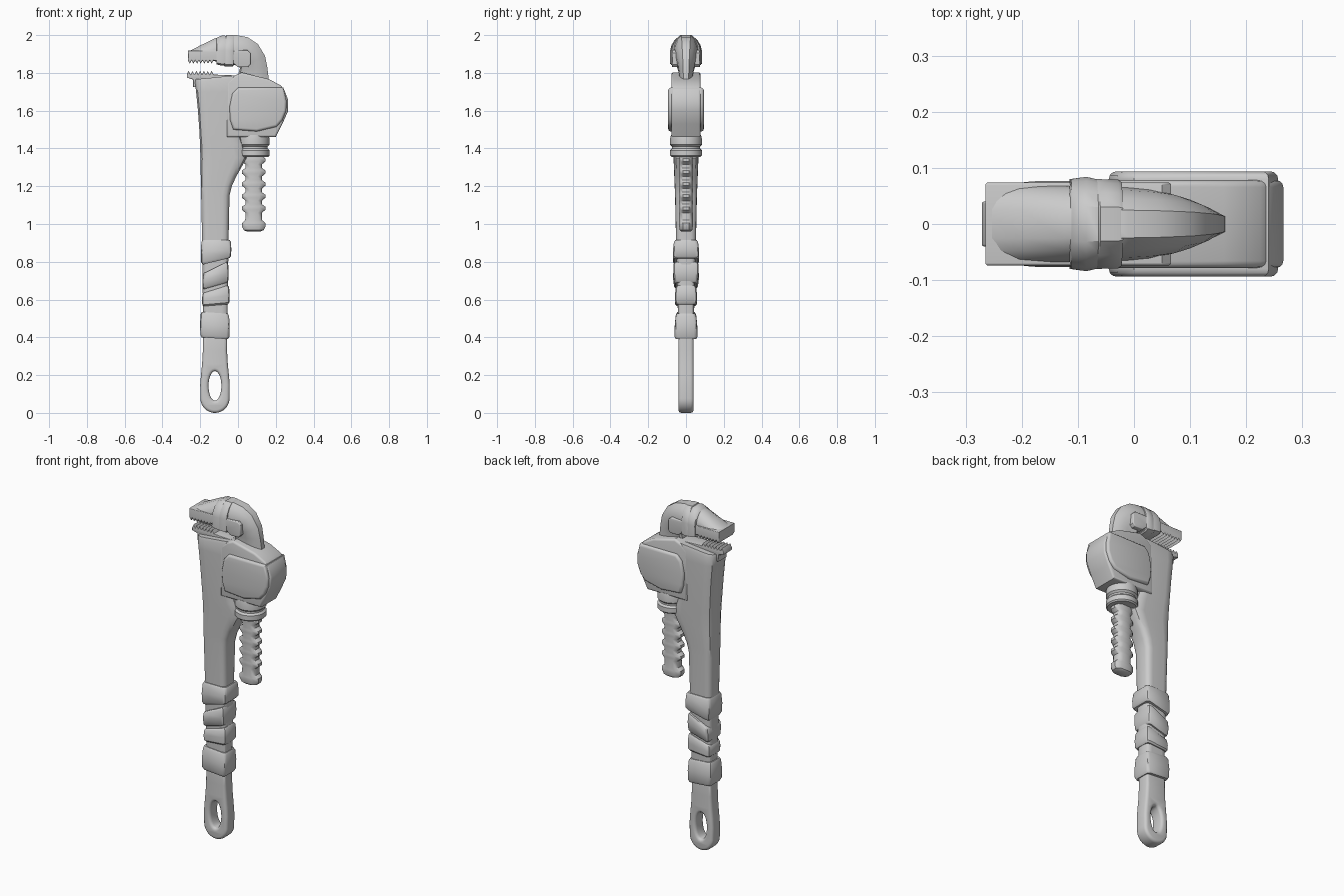
import bpy, bmesh, math

def finish(ob, angle=35):
    bm = bmesh.new()
    bm.from_mesh(ob.data)
    bmesh.ops.remove_doubles(bm, verts=bm.verts, dist=0.0003)
    bmesh.ops.recalc_face_normals(bm, faces=bm.faces)
    bm.to_mesh(ob.data)
    bm.free()
    bpy.ops.object.select_all(action='DESELECT')
    ob.select_set(True)
    bpy.context.view_layer.objects.active = ob
    bpy.ops.object.shade_smooth_by_angle(angle=math.radians(angle))
    return ob

def mesh_object(name, verts, faces, angle=35):
    me = bpy.data.meshes.new(name)
    me.from_pydata(verts, [], faces)
    ob = bpy.data.objects.new(name, me)
    bpy.context.collection.objects.link(ob)
    return finish(ob, angle)

def skin(name, rings, angle=35):
    n = len(rings[0])
    verts = [v for r in rings for v in r]
    faces = [(i * n + j, i * n + (j + 1) % n, (i + 1) * n + (j + 1) % n, (i + 1) * n + j)
             for i in range(len(rings) - 1) for j in range(n)]
    faces += [tuple(range(n)), tuple(range(len(verts) - n, len(verts)))]
    return mesh_object(name, verts, faces, angle)

def loft(name, stations, section, angle=35):
    """Stations are (xa, za, xb, zb, half depth); section is (u across a-b, v of depth)."""
    loop = section + [(u, -v) for u, v in reversed(section)]
    return skin(name, [[(xa + (xb - xa) * u, y * v, za + (zb - za) * u) for u, v in loop]
                       for xa, za, xb, zb, y in stations], angle)

def plate(name, outlines, half, bevel):
    """Front-view outlines (x, z) extruded along y with a rounded rim."""
    cu = bpy.data.curves.new(name, 'CURVE')
    cu.dimensions = '2D'
    cu.fill_mode = 'BOTH'
    cu.extrude, cu.bevel_depth, cu.offset, cu.bevel_resolution = half - bevel, bevel, -bevel, 2
    for pts in outlines:
        sp = cu.splines.new('POLY')
        sp.points.add(len(pts) - 1)
        for p, (x, z) in zip(sp.points, pts):
            p.co = (x, z, 0, 1)
        sp.use_cyclic_u = True
    ob = bpy.data.objects.new(name, cu)
    bpy.context.collection.objects.link(ob)
    ob.rotation_euler.x = math.pi / 2
    bpy.ops.object.select_all(action='DESELECT')
    ob.select_set(True)
    bpy.context.view_layer.objects.active = ob
    bpy.ops.object.convert(target='MESH')
    return finish(bpy.context.view_layer.objects.active)

def teeth(x0, x1, root, tip, count):
    step = (x1 - x0) / count
    return [p for i in range(count)
            for p in ((x0 + step * i, root), (x0 + step * (i + 0.5), tip))] + [(x1, root)]

SOFT = [(0, .5), (.04, .8), (.13, .97), (.25, 1), (.75, 1), (.87, .97), (.96, .8), (1, .5)]
BOXY = [(0, .7), (.03, .9), (.1, 1), (.9, 1), (.97, .9), (1, .7)]
HOOK = [(0, .75), (.06, 1), (.5, 1), (.68, .92), (.86, .7), (1, .38)]

# Handle end with hanging hole
cx = -.122
arc = [(cx + .077 * math.cos(a), .077 + .077 * math.sin(a))
       for a in [math.pi + math.pi * i / 20 for i in range(21)]]
sides = [(.15, .078), (.2, .074), (.26, .068), (.33, .064), (.44, .063)]
outline = arc + [(cx + w, z) for z, w in sides] + [(cx - w, z) for z, w in reversed(sides)]
hole = [(cx + .034 * math.cos(i * math.pi / 14), .143 + .078 * math.sin(i * math.pi / 14))
        for i in range(28)]
plate("handle_end", [outline, hole], .04, .016)

# Handle shaft widening into the head
shaft = [(.41, -.184, -.057, .04), (.92, -.19, -.05, .053), (1.15, -.195, -.045, .058),
         (1.2, -.196, -.033, .06), (1.25, -.197, -.01, .062), (1.3, -.198, .018, .064),
         (1.35, -.199, .045, .066), (1.42, -.201, .03, .069), (1.5, -.205, .0, .072),
         (1.6, -.212, .0, .075), (1.7, -.222, .0, .077)]
loft("handle_shaft", [(a, z, b, z, y) for z, a, b, y in shaft]
     + [(-.228, 1.75, .02, 1.775, .077), (-.226, 1.766, .02, 1.79, .072)], SOFT)

# Grip wraps: left/right heights of the lower and upper edges, edge x, depth
wraps = [(.40, .39, .535, .525, -.200, -.045, .062, .055),
         (.565, .575, .635, .675, -.19, -.045, .058, .057),
         (.655, .69, .74, .80, -.188, -.05, .063, .07),
         (.785, .82, .915, .915, -.196, -.036, .071, .065)]
for i, (la, lb, ua, ub, xa, xb, y0, y1) in enumerate(wraps):
    mid = lambda a, b, t: a + (b - a) * t
    loft(f"grip_wrap_{i + 1}",
         [(xa + d, mid(la, ua, t), xb - d, mid(lb, ub, t), mid(y0, y1, t) - d)
          for t, d in ((0, .008), (.1, .001), (.5, -.001), (.9, .002), (1, .008))], BOXY)

# Housing and its raised cheeks
plate("housing", [[(-.06, 1.46), (.2, 1.46), (.235, 1.53), (.264, 1.595), (.266, 1.655),
                   (.245, 1.71), (.225, 1.735), (.16, 1.768), (.02, 1.802), (-.02, 1.785),
                   (-.06, 1.75)]], .078, .012)
plate("housing_cheeks", [[(-.025, 1.5), (.1, 1.49), (.205, 1.515), (.235, 1.55), (.255, 1.6),
                          (.257, 1.65), (.24, 1.722), (.0, 1.722), (-.03, 1.69),
                          (-.045, 1.62), (-.042, 1.55)]], .094, .014)

# Adjusting nut
nut = [(1.47, .08), (1.45, .084), (1.42, .084), (1.41, .074), (1.40, .074), (1.39, .084),
       (1.362, .084), (1.355, .077)]
skin("adjusting_nut", [[(.083 + r * math.cos(k * math.pi / 16), r * math.sin(k * math.pi / 16), z)
                        for k in range(32)] for z, r in nut], 30)

# Toothed shank hanging below the nut
rows = [(.96, .035, .026), (.967, .052, .033), (.985, .062, .036), (1.005, .062, .036),
        (1.02, .045, .036)]
for i in range(5):
    z = 1.085 + .064 * i
    rows += [(z - .026, .043, .036), (z - .01, .062, .034), (z + .006, .062, .034),
             (z + .02, .043, .036)]
rows.append((1.5, .043, .036))
loft("threaded_shank", [(.083 - w, z, .083 + w, z, y) for z, w, y in rows],
     [(0, .45), (.08, .75), (.25, 1), (.75, 1), (.92, .75), (1, .45)])

# Hook jaw, curving from tip over into the housing
loft("hook_jaw", [(-.265, 1.868, -.265, 1.912, .068), (-.2, 1.868, -.2, 1.945, .068),
                  (-.125, 1.862, -.125, 1.982, .068), (-.07, 1.855, -.06, 1.997, .067),
                  (-.02, 1.842, -.01, 2.0, .065), (-.0, 1.84, .05, 1.989, .062),
                  (.008, 1.832, .105, 1.953, .056), (.01, 1.824, .143, 1.89, .047),
                  (.006, 1.81, .155, 1.83, .041), (.0, 1.79, .162, 1.775, .036),
                  (.0, 1.7, .162, 1.7, .036)], HOOK, 40)

# Upper jaw insert with teeth
plate("upper_jaw_plate", [[(-.265, 1.918)] + teeth(-.265, -.13, 1.866, 1.849, 7)
                          + [(-.03, 1.856), (.0, 1.83), (.052, 1.83), (.066, 1.845),
                             (.066, 1.905), (.05, 1.92)]], .074, .005)

# Lower jaw insert with teeth
plate("lower_jaw", [[(-.271, 1.775), (-.238, 1.765), (-.237, 1.725), (-.18, 1.725), (-.02, 1.76),
                     (-.02, 1.787)] + teeth(-.13, -.271, 1.791, 1.811, 7)], .04, .004)

# Wrapped band around the hook jaw
loft("jaw_band_front", [(-.112, 1.853, -.116, 1.978, .072), (-.115, 1.845, -.11, 1.987, .08),
                        (-.085, 1.838, -.085, 1.998, .084), (-.058, 1.84, -.06, 1.996, .078)],
     HOOK, 40)
loft("jaw_band_rear", [(-.08, 1.842, -.066, 1.993, .076), (-.072, 1.835, -.06, 2.0, .08),
                       (-.03, 1.833, -.026, 2.0, .079), (-.024, 1.838, -.02, 1.998, .074)],
     HOOK, 40)
